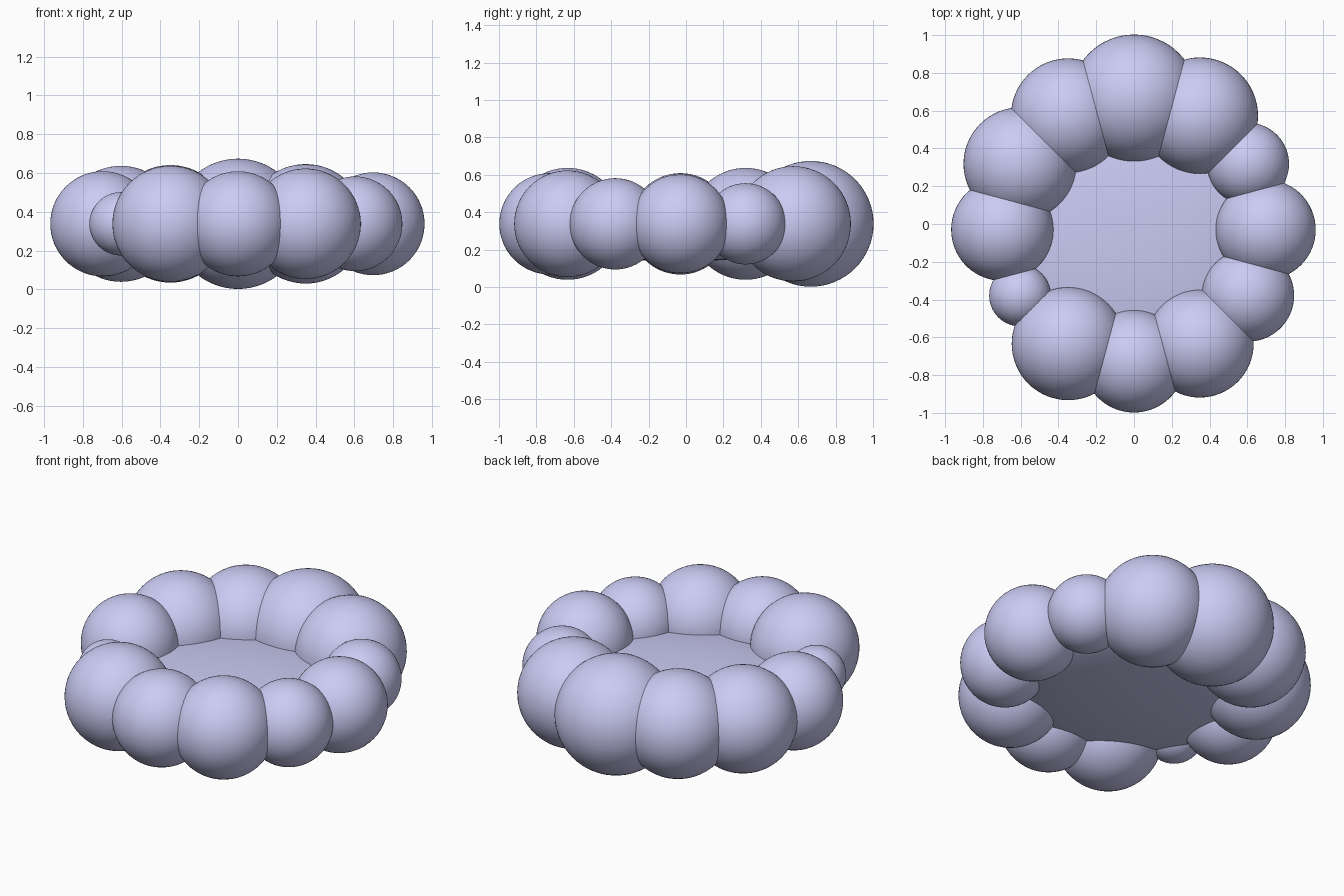
import bpy
from math import cos, sin, radians

if "Cube" in bpy.data.objects:
    bpy.data.objects.remove(bpy.data.objects["Cube"])

RING_RADIUS, RING_Y, RING_Z = 0.697, -0.03, 0.338

# puff radii, counter-clockwise from +x in 30 degree steps
radii = [0.265, 0.217, 0.308, 0.336, 0.303, 0.299,
         0.271, 0.163, 0.299, 0.271, 0.285, 0.244]

# periwinkle colour shared by all parts
mat = bpy.data.materials.new("periwinkle")
mat.diffuse_color = (0.6, 0.6, 0.91, 1)
mat.use_nodes = True
mat.node_tree.nodes["Principled BSDF"].inputs["Base Color"].default_value = mat.diffuse_color


def ball(name, r, location, scale=(1, 1, 1)):
    bpy.ops.mesh.primitive_uv_sphere_add(
        segments=64, ring_count=32, radius=r, location=location, scale=scale)
    obj = bpy.context.object
    obj.name = name
    obj.data.materials.append(mat)
    bpy.ops.object.shade_smooth()


# ring of overlapping round puffs
for i, r in enumerate(radii):
    a = radians(30 * i)
    ball(f"puff_{i + 1}", r,
         (RING_RADIUS * cos(a), RING_Y + RING_RADIUS * sin(a), RING_Z))

# flattened cushion filling the middle of the ring
ball("centre_cushion", 0.68, (0, RING_Y, 0.26), (1, 1, 0.18))
